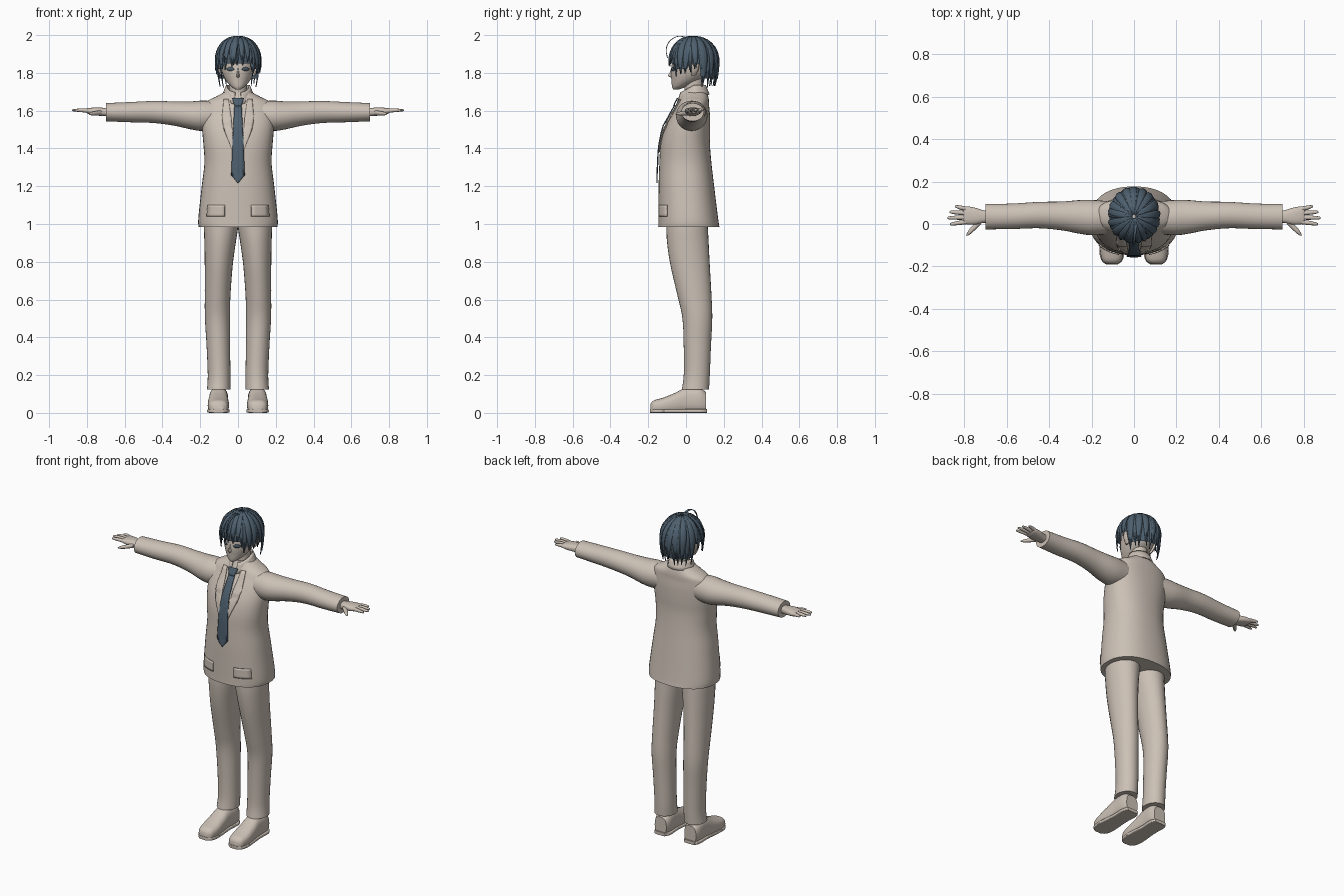
import bpy, bmesh, math, random
from mathutils import Vector

random.seed(4)


def material(name, rgb):
    m = bpy.data.materials.new(name)
    m.diffuse_color = (*rgb, 1)
    return m


BEIGE = material("warm beige", (0.60, 0.53, 0.465))
SLATE = material("slate blue", (0.075, 0.115, 0.155))


def spline(rows, steps=5):
    """Smooth a list of number tuples with a Catmull-Rom curve."""
    rows = [Vector(r) for r in rows]
    out = []
    for i in range(len(rows) - 1):
        p0, p1, p2, p3 = rows[max(i - 1, 0)], rows[i], rows[i + 1], rows[min(i + 2, len(rows) - 1)]
        for k in range(steps):
            t = k / steps
            out.append(0.5 * (2 * p1 + (p2 - p0) * t + (2 * p0 - 5 * p1 + 4 * p2 - p3) * t * t
                              + (3 * p1 - p0 - 3 * p2 + p3) * t ** 3))
    return out + [rows[-1]]


def grid_object(name, grid, mat, closed=False, caps=False, mirror=False, thick=0, angle=40):
    """Skin rows of points into a smooth surface object."""
    bm = bmesh.new()
    vs = [[bm.verts.new(p) for p in row] for row in grid]
    n = len(vs[0])
    for a, b in zip(vs, vs[1:]):
        for j in range(n if closed else n - 1):
            k = (j + 1) % n
            bm.faces.new((a[j], a[k], b[k], b[j]))
    if caps:
        bm.faces.new(vs[0])
        bm.faces.new(vs[-1])
    bmesh.ops.recalc_face_normals(bm, faces=bm.faces)
    me = bpy.data.meshes.new(name)
    bm.to_mesh(me)
    bm.free()
    me.materials.append(mat)
    ob = bpy.data.objects.new(name, me)
    bpy.context.collection.objects.link(ob)
    bpy.ops.object.select_all(action='DESELECT')
    ob.select_set(True)
    bpy.context.view_layer.objects.active = ob
    bpy.ops.object.shade_smooth_by_angle(angle=math.radians(angle))
    if thick:
        s = ob.modifiers.new("thickness", 'SOLIDIFY')
        s.thickness, s.offset = thick, 0
    if mirror:
        ob.modifiers.new("mirror", 'MIRROR')
    return ob


def power(v, e):
    return math.copysign(abs(v) ** (2 / e), v)


def loft(name, rings, axis, mat=BEIGE, n=28, e=2.0, mirror=False, floor=None):
    """Rings are (position on axis, centre u, centre v, radius u, radius v)."""
    grid = []
    for t, cu, cv, ru, rv in spline(rings):
        row = []
        for j in range(n):
            a = 2 * math.pi * j / n
            u, v = cu + ru * power(math.cos(a), e), cv + rv * power(math.sin(a), e)
            if floor is not None:
                v = max(v, floor)
            row.append({'x': (t, u, v), 'y': (u, t, v), 'z': (u, v, t)}[axis])
        grid.append(row)
    return grid_object(name, grid, mat, True, True, mirror)


# Jacket body
JACKET = [(0.985, 0, 0.015, 0.208, 0.162), (1.03, 0, 0.012, 0.21, 0.158), (1.2, 0, 0.002, 0.192, 0.147),
          (1.32, 0, -0.003, 0.178, 0.138), (1.42, 0, -0.004, 0.183, 0.131), (1.5, 0, 0.006, 0.19, 0.122),
          (1.57, 0, 0.022, 0.192, 0.105), (1.62, 0, 0.035, 0.185, 0.088), (1.65, 0, 0.042, 0.165, 0.08),
          (1.675, 0, 0.046, 0.115, 0.072), (1.7, 0, 0.048, 0.07, 0.062)]
loft("jacket_body", JACKET, 'z', n=40, e=2.3)


def chest_y(x, z):
    """Front surface of the jacket at a given x and z."""
    rows = spline(JACKET)
    r = min(rows, key=lambda q: abs(q[0] - z))
    return r[2] - r[4] * (1 - min(abs(x / r[3]), 0.99) ** 2.3) ** (1 / 2.3)


def drape(name, rows, lift, mat=BEIGE, mirror=False):
    """Thin plate lying on the jacket front; rows are (z, left x, right x)."""
    grid = []
    for (z0, l0, r0), (z1, l1, r1) in zip(rows, rows[1:]):
        for k in range(6):
            t = k / 5
            z, l, r = z0 + (z1 - z0) * t, l0 + (l1 - l0) * t, r0 + (r1 - r0) * t
            xs = [l + (r - l) * j / 4 for j in range(5)]
            grid.append([(x, chest_y(x, z) - lift, z) for x in xs])
    return grid_object(name, grid, mat, mirror=mirror, thick=0.006)


# Tie, lapels and pocket flaps
drape("tie_blade", [(1.63, -0.019, 0.019), (1.45, -0.028, 0.028), (1.26, -0.036, 0.036),
                    (1.217, -0.002, 0.002)], 0.01, SLATE)
drape("tie_knot", [(1.667, -0.032, 0.032), (1.625, -0.018, 0.018)], 0.016, SLATE)
drape("lapel", [(1.66, 0.05, 0.075), (1.56, 0.035, 0.085), (1.5, 0.03, 0.075), (1.38, 0.022, 0.026)],
      0.004, mirror=True)
drape("pocket_flap", [(1.1, 0.07, 0.16), (1.04, 0.07, 0.165)], 0.003, mirror=True)

# Shirt collar, open at the front
collar = []
for s in range(4):
    t, row = s / 3, []
    for j in range(33):
        a = math.radians(14 + 332 * j / 32)
        f = max(math.cos(a), 0)
        r = 0.06 + 0.02 * t
        row.append((r * math.sin(a), 0.042 - (r + 0.012 * f) * math.cos(a),
                    1.735 - 0.04 * f - t * (0.05 + 0.012 * f)))
    collar.append(row)
grid_object("collar", collar, BEIGE, thick=0.007)

# Sleeves
loft("sleeve", [(0.10, 0.03, 1.575, 0.075, 0.075), (0.19, 0.03, 1.573, 0.083, 0.08),
                (0.25, 0.033, 1.575, 0.08, 0.074), (0.34, 0.038, 1.585, 0.068, 0.064),
                (0.45, 0.042, 1.593, 0.062, 0.058), (0.58, 0.036, 1.592, 0.06, 0.053),
                (0.70, 0.035, 1.592, 0.06, 0.048)], 'x', mirror=True)

# Hands with four fingers and a thumb
loft("palm", [(0.67, 0.035, 1.592, 0.028, 0.02), (0.71, 0.035, 1.593, 0.03, 0.022),
              (0.75, 0.037, 1.596, 0.04, 0.021), (0.79, 0.041, 1.598, 0.042, 0.016),
              (0.803, 0.041, 1.599, 0.036, 0.011)], 'x', e=2.5, mirror=True)
for label, y, tip_y, tip in (("index", 0.010, 0.000, 0.868), ("middle", 0.031, 0.029, 0.88),
                             ("ring", 0.051, 0.056, 0.87), ("little", 0.071, 0.082, 0.845)):
    mid = (0.785 + tip) / 2
    loft(label + "_finger", [(0.785, y, 1.599, 0.0105, 0.011), (mid, (y + tip_y) / 2, 1.602, 0.01, 0.01),
                             (tip - 0.008, tip_y, 1.602, 0.007, 0.006),
                             (tip, tip_y, 1.602, 0.002, 0.002)], 'x', n=10, mirror=True)
loft("thumb", [(0.722, 0.018, 1.59, 0.02, 0.014), (0.75, -0.012, 1.586, 0.017, 0.012),
               (0.775, -0.036, 1.584, 0.014, 0.009), (0.79, -0.052, 1.583, 0.004, 0.003)],
     'x', n=12, mirror=True)

# Trousers
loft("trouser_leg", [(0.125, 0.102, 0.05, 0.062, 0.072), (0.2, 0.1, 0.057, 0.06, 0.069),
                     (0.35, 0.104, 0.06, 0.062, 0.072), (0.5, 0.109, 0.06, 0.066, 0.079),
                     (0.62, 0.108, 0.045, 0.068, 0.09), (0.78, 0.102, 0.022, 0.074, 0.104),
                     (0.9, 0.095, 0.01, 0.083, 0.11), (0.98, 0.09, 0.006, 0.09, 0.11),
                     (1.06, 0.085, 0.004, 0.09, 0.11)], 'z', mirror=True)

# Shoes and soles
loft("shoe", [(-0.188, 0.104, 0.02, 0.028, 0.028), (-0.17, 0.104, 0.03, 0.047, 0.036),
              (-0.12, 0.104, 0.038, 0.056, 0.043), (-0.06, 0.104, 0.05, 0.054, 0.055),
              (0.0, 0.103, 0.065, 0.05, 0.068), (0.07, 0.102, 0.065, 0.05, 0.068),
              (0.105, 0.102, 0.055, 0.04, 0.055)], 'y', e=2.6, mirror=True, floor=0.004)
loft("shoe_sole", [(-0.19, 0.104, 0.01, 0.028, 0.01), (-0.17, 0.104, 0.01, 0.05, 0.01),
                   (-0.12, 0.104, 0.01, 0.059, 0.01), (0.0, 0.103, 0.01, 0.05, 0.01),
                   (0.08, 0.102, 0.01, 0.052, 0.01), (0.112, 0.102, 0.01, 0.036, 0.01)],
     'y', e=6, mirror=True)

# Head, neck, ears and face
loft("neck", [(1.62, 0, 0.045, 0.055, 0.055), (1.70, 0, 0.042, 0.047, 0.05), (1.78, 0, 0.04, 0.047, 0.052)], 'z')
loft("head", [(1.713, 0, -0.052, 0.014, 0.016), (1.728, 0, -0.034, 0.037, 0.04),
              (1.76, 0, -0.002, 0.064, 0.075), (1.80, 0, 0.022, 0.083, 0.102),
              (1.85, 0, 0.032, 0.092, 0.107), (1.91, 0, 0.035, 0.092, 0.107),
              (1.96, 0, 0.035, 0.055, 0.06)], 'z', n=32)
loft("nose", [(1.776, 0, -0.074, 0.006, 0.008), (1.785, 0, -0.08, 0.009, 0.016),
              (1.80, 0, -0.076, 0.006, 0.012), (1.83, 0, -0.07, 0.003, 0.006)], 'z', n=10)
loft("ear", [(1.785, 0.084, 0.04, 0.006, 0.01), (1.81, 0.094, 0.046, 0.011, 0.018),
             (1.84, 0.1, 0.05, 0.012, 0.02), (1.855, 0.098, 0.052, 0.005, 0.01)], 'z', n=12, mirror=True)


def face_y(x, z):
    """Front of the face around eye height."""
    return 0.026 - 0.104 * math.sqrt(1 - (x / 0.086) ** 2) - 0.004


eye = [[(x, face_y(x, 1.82), 1.818 + s * 0.011 * math.sin(math.pi * (x - 0.018) / 0.044) + 0.002)
        for x in (0.02, 0.03, 0.04, 0.05, 0.06)] for s in (-1, 0, 1)]
grid_object("eye", eye, SLATE, mirror=True, thick=0.003)


# Hair: surface point from angle (0 = front) and distance down from the crown
def hair_point(a, p, grow=1.0):
    if p < 1:
        r, z = math.sin(p * math.pi / 2) ** 0.9, 1.865 + 0.13 * math.cos(p * math.pi / 2)
    else:
        r, z = 1 - 0.16 * (p - 1) ** 2, 1.865 - 0.15 * (p - 1)
    ry = 0.125 if math.cos(a) > 0 else 0.135
    return (0.12 * r * grow * math.sin(a), 0.036 - ry * r * grow * math.cos(a), z)


def tip_height(a):
    d = abs(math.degrees(math.atan2(math.sin(a), math.cos(a))))
    return 1.83 if d < 42 else 1.785 if d < 80 else 1.815 if d < 108 else 1.735


cap = []
for i in range(15):
    row = []
    for j in range(48):
        a = 2 * math.pi * j / 48
        end = 1 + (1.865 - min(tip_height(a) + 0.035, 1.85)) / 0.15
        row.append(hair_point(a, 0.03 + (end - 0.03) * i / 14, 0.97))
    cap.append(row)
grid_object("hair_cap", cap, SLATE, closed=True, angle=60)

# Overlapping pointed locks in two layers
for layer, count in ((0, 23), (1, 17)):
    for i in range(count):
        a0 = 2 * math.pi * (i + 0.5 * layer) / count + random.uniform(-0.06, 0.06)
        end = 1 + (1.865 - tip_height(a0) - 0.03 * layer + random.uniform(-0.012, 0.018)) / 0.15
        sway, rows = random.uniform(-0.1, 0.1), []
        for s in range(12):
            t = s / 11
            w = 0.85 * math.pi / count * max(1 - t ** 3, 0.03) * (1.2 - 0.2 * t)
            rows.append([hair_point(a0 + sway * t * t + k * w, 0.04 + (end - 0.04) * t,
                                    0.985 + 0.02 * layer + 0.03 * (1 - abs(k)))
                         for k in (-1, -0.5, 0, 0.5, 1)])
        grid_object("hair_lock", rows, SLATE, thick=0.003)

# Loose strand arching over the forehead
strand = spline([(0.01, 0.01, 1.985), (0.005, -0.04, 1.994), (0, -0.085, 1.97),
                 (-0.004, -0.105, 1.925), (-0.006, -0.098, 1.88)])
rows = []
for i, p in enumerate(strand):
    w = 0.008 * (1 - 0.85 * i / (len(strand) - 1))
    rows.append([p + Vector((k * w, 0, 0)) for k in (-1, 0, 1)])
grid_object("loose_strand", rows, SLATE, thick=0.004)
